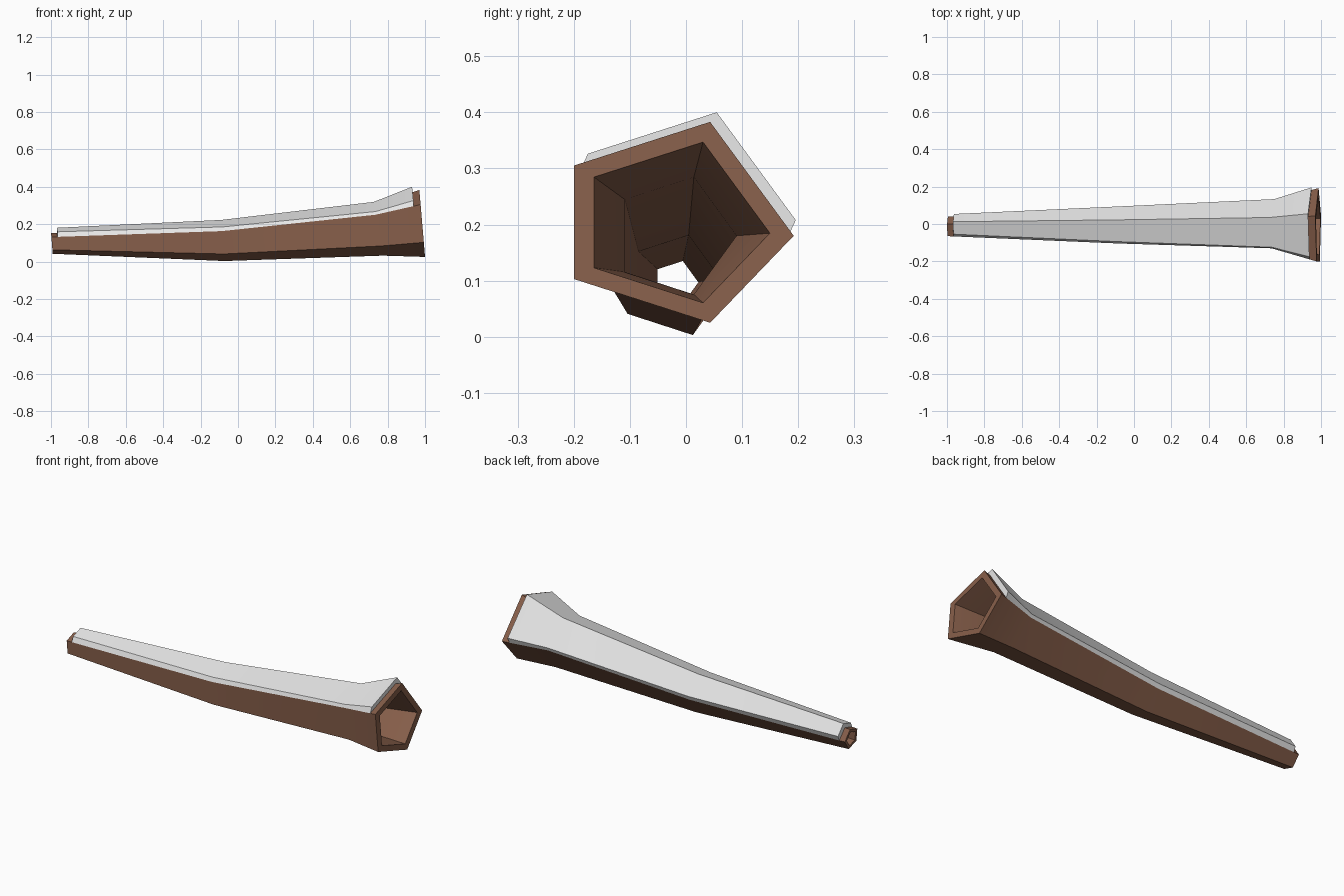
import bpy, bmesh, math
from mathutils import Vector

if "Cube" in bpy.data.objects:
    bpy.data.objects.remove(bpy.data.objects["Cube"], do_unlink=True)


def make_material(name, rgb):
    mat = bpy.data.materials.new(name)
    mat.use_nodes = True
    mat.diffuse_color = (*rgb, 1)
    bsdf = mat.node_tree.nodes["Principled BSDF"]
    bsdf.inputs["Base Color"].default_value = (*rgb, 1)
    bsdf.inputs["Roughness"].default_value = 0.9
    return mat


def ring(x, cy, cz, radius, tilt):
    """Five-sided section across the log, leaning by tilt."""
    pts = []
    for i in range(5):
        a = math.tau * i / 5
        dz = radius * math.sin(a)
        pts.append(Vector((x + tilt * dz, cy + radius * math.cos(a), cz + dz)))
    return pts


def loft(name, rings, mat, wrap):
    """Skin a row of rings; wrap joins last to first, otherwise cap the ends."""
    bm = bmesh.new()
    rows = [[bm.verts.new(p) for p in r] for r in rings]
    n = len(rows[0])
    pairs = list(zip(rows, rows[1:]))
    if wrap:
        pairs.append((rows[-1], rows[0]))
    else:
        bm.faces.new(rows[0])
        bm.faces.new(rows[-1])
    for a, b in pairs:
        for i in range(n):
            j = (i + 1) % n
            bm.faces.new((a[i], a[j], b[j], b[i]))
    bmesh.ops.recalc_face_normals(bm, faces=bm.faces)
    mesh = bpy.data.meshes.new(name)
    bm.to_mesh(mesh)
    bm.free()
    mesh.materials.append(mat)
    obj = bpy.data.objects.new(name, mesh)
    bpy.context.collection.objects.link(obj)
    bpy.ops.object.select_all(action="DESELECT")
    obj.select_set(True)
    bpy.context.view_layer.objects.active = obj
    bpy.ops.object.shade_smooth_by_angle(angle=math.radians(30))
    return obj


bark = make_material("bark brown", (0.243, 0.114, 0.069))
snow = make_material("snow white", (0.8, 0.8, 0.8))

# Flared, slightly uneven mouth of the log
mouth_center = Vector((0.985, -0.02, 0.203))
mouth = []
for y, z in ((0.192, 0.18), (0.043, 0.383), (-0.2, 0.305), (-0.2, 0.103), (0.043, 0.025)):
    mouth.append(Vector((mouth_center.x - 0.085 * (z - mouth_center.z), y, z)))
mouth_inner = [mouth_center + (p - mouth_center) * 0.8 for p in mouth]

# Hollow log: outer skin, then back along the bore
outer = [
    ring(-0.995, -0.018, 0.097, 0.058, -0.08),
    ring(-0.08, -0.02, 0.102, 0.104, -0.08),
    ring(0.75, -0.015, 0.167, 0.142, -0.18),
    mouth,
]
inner = [
    ring(-0.995, -0.018, 0.097, 0.04, -0.08),
    ring(-0.08, -0.02, 0.105, 0.08, -0.08),
    ring(0.75, -0.02, 0.18, 0.11, -0.18),
    mouth_inner,
]
loft("hollow_log", outer + inner[::-1], bark, wrap=True)


# Snow blanket lying on the two upper faces
def blend(a, b, t):
    return [p.lerp(q, t) for p, q in zip(a, b)]


snow_base = [blend(outer[0], outer[1], 0.035), outer[1], outer[2],
             blend(outer[2], outer[3], 0.84)]
lifts = [(0.012, 0.027), (0.01, 0.022), (0.006, 0.017), (0.014, 0.03)]
snow_rings = []
for section, (dy, dz) in zip(snow_base, lifts):
    back, ridge, front = section[:3]
    center = sum(section, Vector()) / 5
    under = [front, center.lerp(ridge, 0.97), back]
    snow_rings.append([p + Vector((0, dy, dz)) for p in (back, ridge, front)] + under)
loft("snow_cover", snow_rings, snow, wrap=False)
